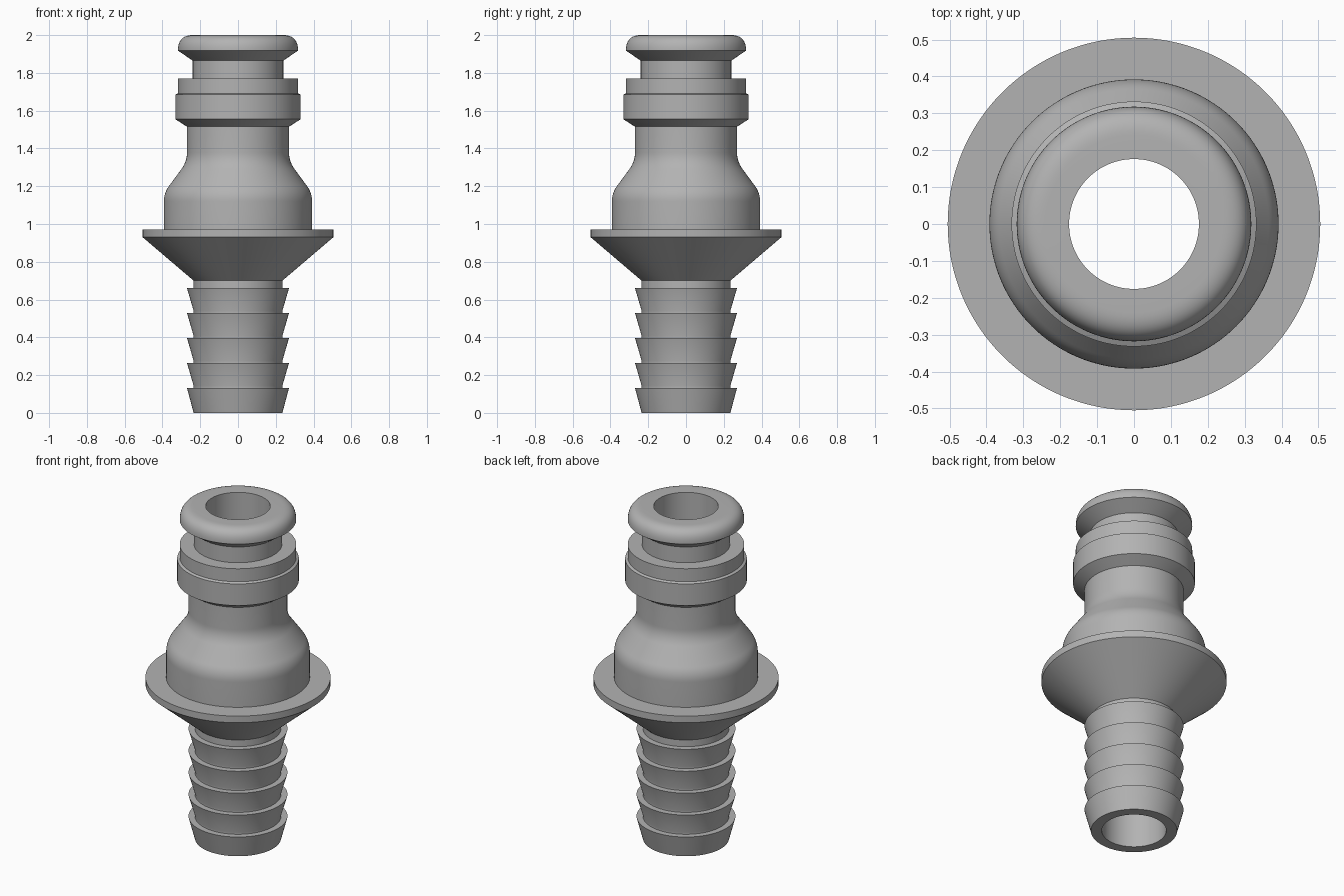
import bpy, bmesh, math
from mathutils import Vector

SEGMENTS = 128
BORE = 0.176

if "Cube" in bpy.data.objects:
    bpy.data.objects.remove(bpy.data.objects["Cube"], do_unlink=True)

grey = bpy.data.materials.new("grey plastic")
grey.use_nodes = True
colour = (0.45, 0.45, 0.45, 1)
grey.diffuse_color = colour
grey.node_tree.nodes["Principled BSDF"].inputs["Base Color"].default_value = colour


def bend(start, corner, end, steps=8):
    """Rounded corner as (radius, height) points."""
    a, b, c = Vector(start), Vector(corner), Vector(end)
    return [tuple(a * (1 - t) ** 2 + b * 2 * t * (1 - t) + c * t ** 2)
            for t in (i / steps for i in range(steps + 1))]


def lathe(name, profile):
    """Turn a closed (radius, height) outline around the z axis."""
    bm = bmesh.new()
    rings = []
    for r, z in profile:
        rings.append([bm.verts.new((r * math.cos(a), r * math.sin(a), z))
                      for a in (math.tau * i / SEGMENTS for i in range(SEGMENTS))])
    for low, high in zip(rings, rings[1:] + rings[:1]):
        for i in range(SEGMENTS):
            j = (i + 1) % SEGMENTS
            bm.faces.new((low[i], low[j], high[j], high[i]))
    bmesh.ops.recalc_face_normals(bm, faces=bm.faces)
    mesh = bpy.data.meshes.new(name)
    bm.to_mesh(mesh)
    bm.free()
    mesh.materials.append(grey)
    obj = bpy.data.objects.new(name, mesh)
    bpy.context.collection.objects.link(obj)
    bpy.ops.object.select_all(action="DESELECT")
    obj.select_set(True)
    bpy.context.view_layer.objects.active = obj
    bpy.ops.object.shade_smooth_by_angle(angle=math.radians(25))
    return obj


# Hose tail: five barbs, each flaring upward to a square step
barbs = [(0.235, 0)]
for i in range(5):
    top = 0.132 * (i + 1)
    barbs += [(0.27, top), (0.235, top), (0.235, top + 0.012)]

# Conical flange with a thin flat rim
flange = [(0.235, 0.70), (0.505, 0.93), (0.505, 0.97), (0.392, 0.97)]

# Body with a shoulder sweeping in to the neck
shoulder = (bend((0.392, 1.12), (0.392, 1.165), (0.366, 1.20))
            + bend((0.298, 1.293), (0.27, 1.333), (0.27, 1.38)))

# Stepped collar with a chamfered underside
collar = [(0.27, 1.515), (0.332, 1.555), (0.332, 1.685), (0.318, 1.692),
          (0.318, 1.77), (0.24, 1.77)]

# Groove and rounded lip
lip = ([(0.24, 1.865)]
       + bend((0.318, 1.918), (0.318, 2.0), (0.24, 2.0), 12))

# Straight bore through the whole fitting
bore = [(BORE, 2.0), (BORE, 0)]

lathe("hose_connector", barbs + flange + shoulder + collar + lip + bore)
